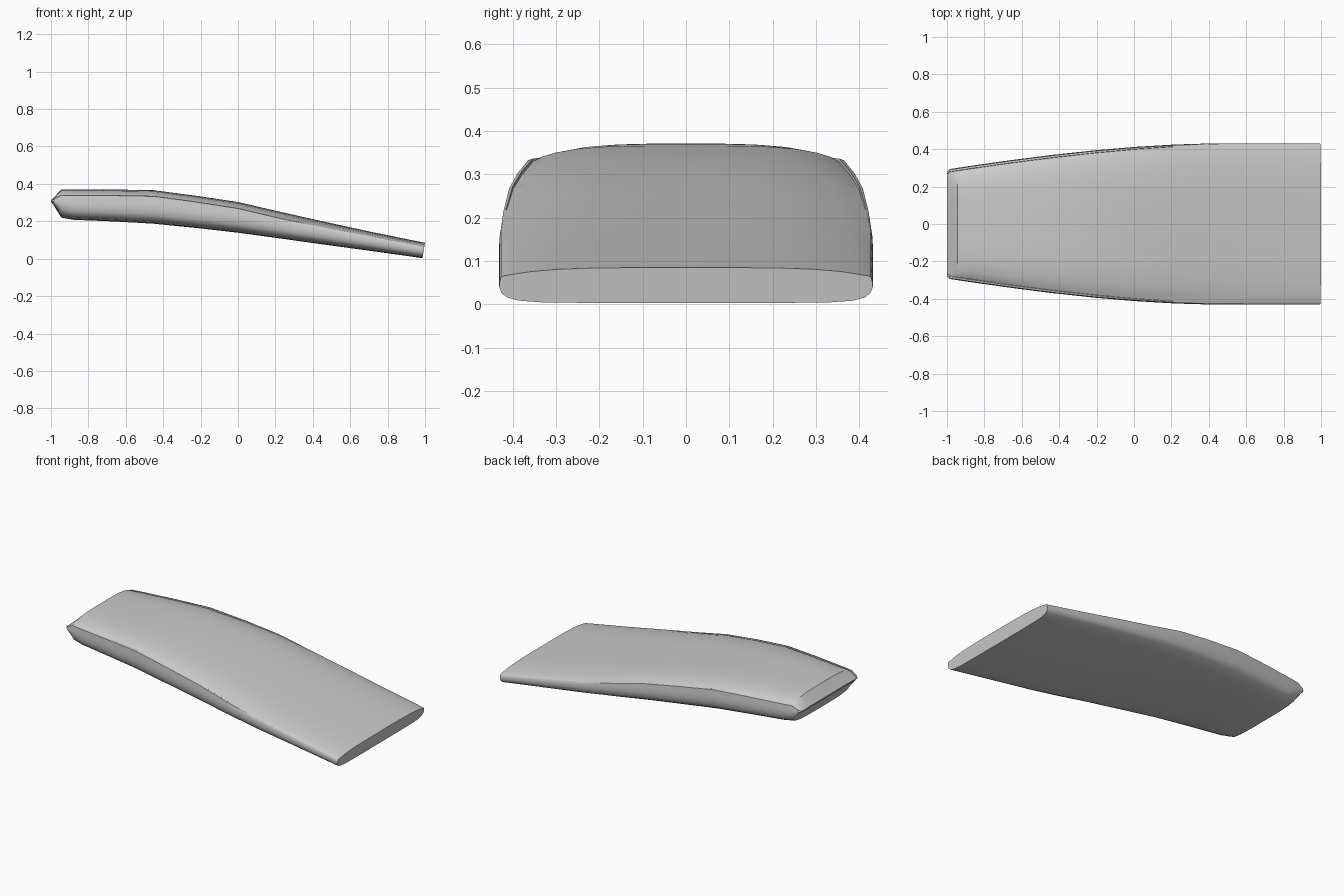
import bpy, bmesh

if "Cube" in bpy.data.objects:
    bpy.data.objects.remove(bpy.data.objects["Cube"])

grey = bpy.data.materials.new("light grey")
grey.diffuse_color = (0.6, 0.6, 0.6, 1)
grey.use_nodes = True
grey.node_tree.nodes["Principled BSDF"].inputs["Base Color"].default_value = grey.diffuse_color

# stations along the panel: x, half width, top z, bottom z, ledge size (0..1)
STATIONS = [
    (-0.945, 0.300, 0.371, 0.220, 1.0),
    (-0.88, 0.310, 0.371, 0.208, 1.0),
    (-0.66, 0.341, 0.370, 0.199, 1.0),
    (-0.45, 0.368, 0.366, 0.187, 1.0),
    (-0.22, 0.393, 0.336, 0.164, 0.9),
    (0.0, 0.412, 0.303, 0.139, 0.7),
    (0.22, 0.425, 0.252, 0.109, 0.4),
    (0.42, 0.431, 0.207, 0.081, 0.0),
    (0.70, 0.431, 0.146, 0.043, 0.0),
    (0.993, 0.431, 0.085, 0.003, 0.0),
]


def section(w, top, bot, ledge):
    """Closed cross-section: crowned top, side ledge, rounded lower edge."""
    h = top - bot
    s = min(1, h / 0.15)
    half = [(w * f, top - d * s) for f, d in
            ((0.25, 0.0), (0.5, 0.002), (0.68, 0.007), (0.82, 0.016), (0.90, 0.025))]
    half += [
        (w - 0.008 - 0.008 * ledge, top - 0.036 * s),
        (w - 0.006 - 0.008 * ledge, top - (0.038 - 0.008 * ledge) * s),
        (w - 0.004, top - (0.041 - 0.008 * ledge) * s),
        (w - 0.001, top - 0.40 * h),
        (w, top - 0.55 * h),
        (w - 0.006, bot + 0.28 * h),
        (w - 0.018, bot + 0.16 * h),
        (w - 0.045, bot + 0.07 * h),
        (w - 0.10, bot + 0.02 * h),
        (w * 0.4, bot),
    ]
    return ([(0, top)] + half + [(0, bot)]
            + [(-y, z) for y, z in reversed(half)])


bm = bmesh.new()
rings = []

# blunt wedge nose
nose = section(*STATIONS[0][1:])
for x, fy, fz in ((-1.0, 0.93, 0.05), (-0.985, 0.98, 0.28)):
    rings.append([bm.verts.new((x, y * fy, 0.31 + (z - 0.31) * fz)) for y, z in nose])

# main body, with the tail end leaning slightly
for x, w, top, bot, ledge in STATIONS:
    lean = 0.16 if x > 0.9 else 0.0
    mid = (top + bot) / 2
    rings.append([bm.verts.new((x + lean * (z - mid), y, z))
                  for y, z in section(w, top, bot, ledge)])

n = len(rings[0])
for a, b in zip(rings, rings[1:]):
    for i in range(n):
        j = (i + 1) % n
        bm.faces.new((a[i], a[j], b[j], b[i]))
bm.faces.new(rings[0])
bm.faces.new(rings[-1])

bmesh.ops.recalc_face_normals(bm, faces=bm.faces)
mesh = bpy.data.meshes.new("curved_panel")
bm.to_mesh(mesh)
bm.free()
panel = bpy.data.objects.new("curved_panel", mesh)
bpy.context.collection.objects.link(panel)
mesh.materials.append(grey)

# smooth shading with crisp end and ledge edges
bpy.context.view_layer.objects.active = panel
panel.select_set(True)
bpy.ops.object.shade_smooth_by_angle(angle=0.61)
